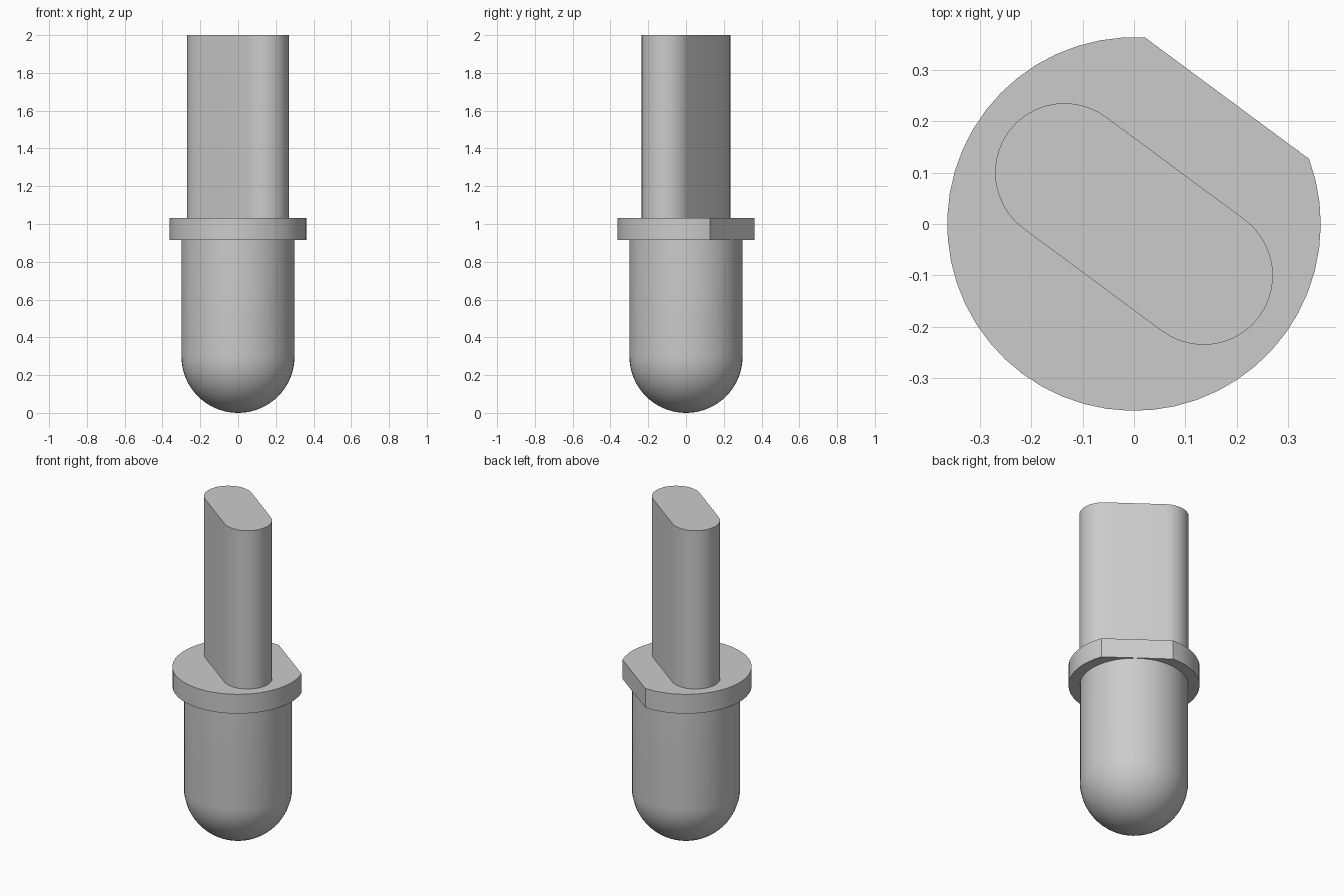
import bpy, bmesh, math
from mathutils import Vector

cube = bpy.data.objects.get("Cube")
if cube:
    bpy.data.objects.remove(cube)

grey = bpy.data.materials.new("plain_grey")
grey.use_nodes = True
colour = (0.6, 0.6, 0.6, 1)
grey.diffuse_color = colour
grey.node_tree.nodes["Principled BSDF"].inputs["Base Color"].default_value = colour

TURN = math.radians(53.5)  # direction the flange's flat side faces


def finish(name, bm):
    bmesh.ops.recalc_face_normals(bm, faces=bm.faces)
    mesh = bpy.data.meshes.new(name)
    bm.to_mesh(mesh)
    bm.free()
    mesh.materials.append(grey)
    obj = bpy.data.objects.new(name, mesh)
    bpy.context.collection.objects.link(obj)
    bpy.ops.object.select_all(action="DESELECT")
    obj.select_set(True)
    bpy.context.view_layer.objects.active = obj
    bpy.ops.object.shade_smooth_by_angle(angle=math.radians(30))


def prism(name, outline, bottom, top):
    bm = bmesh.new()
    face = bm.faces.new([bm.verts.new((x, y, bottom)) for x, y in outline])
    side = bmesh.ops.extrude_face_region(bm, geom=[face], use_keep_orig=True)
    verts = [v for v in side["geom"] if isinstance(v, bmesh.types.BMVert)]
    bmesh.ops.translate(bm, verts=verts, vec=(0, 0, top - bottom))
    finish(name, bm)


def arc(centre, radius, start, end, steps):
    angles = [start + (end - start) * i / steps for i in range(steps + 1)]
    return [(centre.x + radius * math.cos(a), centre.y + radius * math.sin(a)) for a in angles]


# Domed body: a dome profile spun around the upright axis
radius, body_top = 0.30, 0.93
bm = bmesh.new()
profile = [(radius * math.sin(a), radius - radius * math.cos(a))
           for a in (math.pi / 2 * i / 16 for i in range(17))]
profile += [(radius, body_top), (0, body_top)]
verts = [bm.verts.new((x, 0, z)) for x, z in profile]
edges = [bm.edges.new(pair) for pair in zip(verts, verts[1:])]
bmesh.ops.spin(bm, geom=verts + edges, cent=(0, 0, 0), axis=(0, 0, 1),
               angle=math.tau, steps=48, use_duplicate=False)
bmesh.ops.remove_doubles(bm, verts=bm.verts, dist=0.0005)
finish("domed_body", bm)

# Flange: a disc with one side cut flat
flange_radius = 0.363
half = math.acos(0.304 / flange_radius)
prism("flange", arc(Vector((0, 0)), flange_radius, TURN + half, TURN + math.tau - half, 42),
      0.915, 1.033)

# Blade: an upright bar with rounded ends, parallel to the flat
along = TURN - math.pi / 2
end = Vector((math.cos(along), math.sin(along))) * 0.168
outline = arc(end, 0.135, along - math.pi / 2, along + math.pi / 2, 20)
outline += arc(-end, 0.135, along + math.pi / 2, along + math.pi * 1.5, 20)
prism("blade", outline, 1.02, 2.0)
